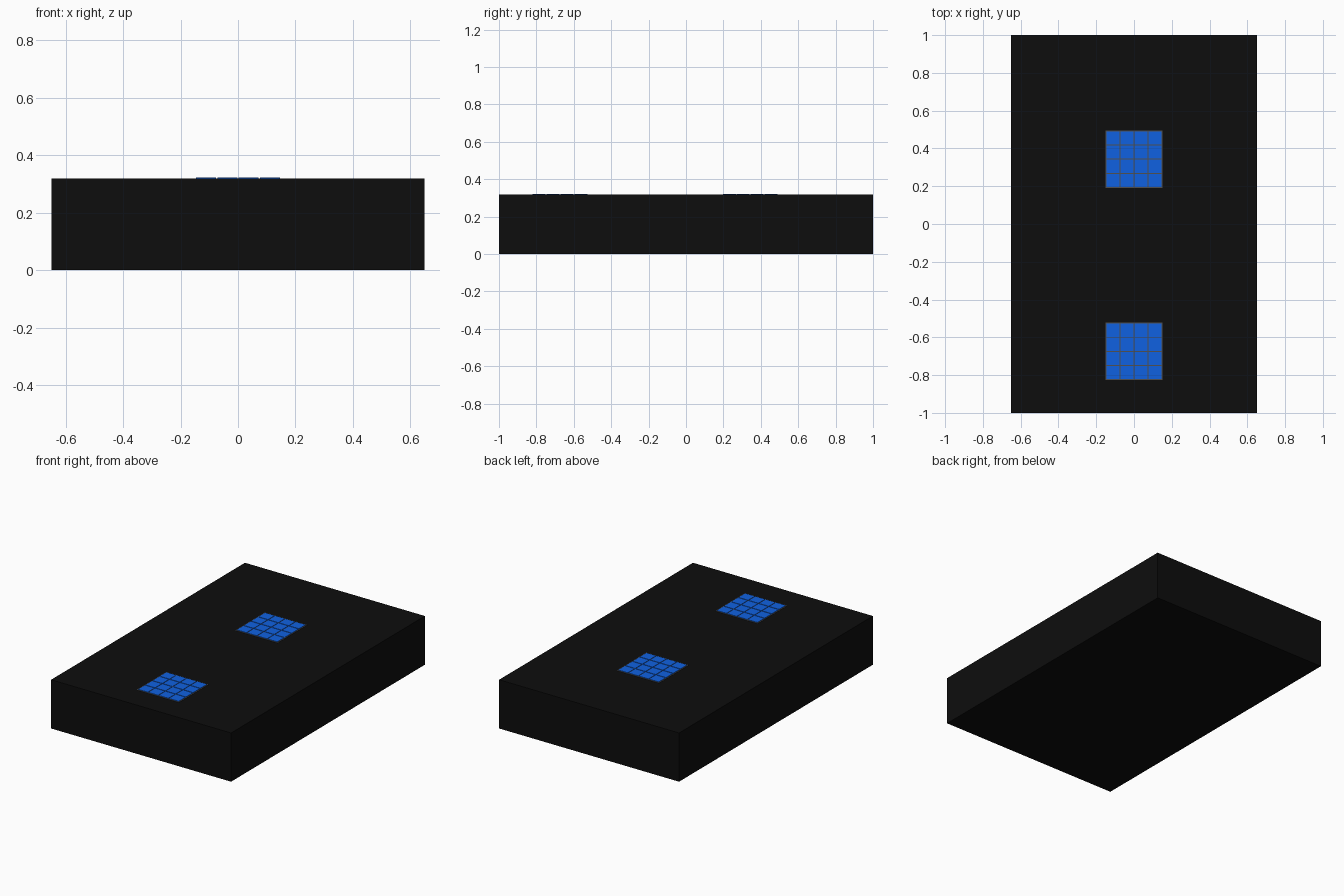
import bpy

if "Cube" in bpy.data.objects:
    bpy.data.objects.remove(bpy.data.objects["Cube"])


def material(name, color):
    m = bpy.data.materials.new(name)
    m.diffuse_color = (*color, 1)
    m.use_nodes = True
    m.node_tree.nodes["Principled BSDF"].inputs["Base Color"].default_value = m.diffuse_color
    return m


def box(name, x, y, z0, z1, sx, sy, mat):
    bpy.ops.mesh.primitive_cube_add(size=1, location=(x, y, (z0 + z1) / 2))
    ob = bpy.context.object
    ob.name = name
    ob.scale = (sx, sy, z1 - z0)
    bpy.ops.object.transform_apply(location=False, rotation=False, scale=True)
    ob.data.materials.append(mat)
    return ob


black = material("black", (0.004, 0.004, 0.004))
grey = material("dark_grey", (0.08, 0.08, 0.08))
blue = material("blue", (0.005, 0.12, 0.75))

# main slab
box("slab", 0, 0, 0, 0.318, 1.3, 2.0, black)

# two square panels, each a thin backing with a 4 x 4 array of tiles
PITCH, TILE, COUNT = 0.0745, 0.0695, 4
for name, cy in (("rear", 0.343), ("front", -0.674)):
    box(name + "_panel_backing", 0, cy, 0.314, 0.3195, 0.304, 0.304, grey)
    start = -PITCH * (COUNT - 1) / 2
    tile = box(name + "_panel_tiles", start, cy + start, 0.317, 0.322, TILE, TILE, blue)
    for axis in range(2):
        arr = tile.modifiers.new("array", 'ARRAY')
        arr.count = COUNT
        arr.use_relative_offset = False
        arr.use_constant_offset = True
        offset = [0, 0, 0]
        offset[axis] = PITCH
        arr.constant_offset_displace = offset
